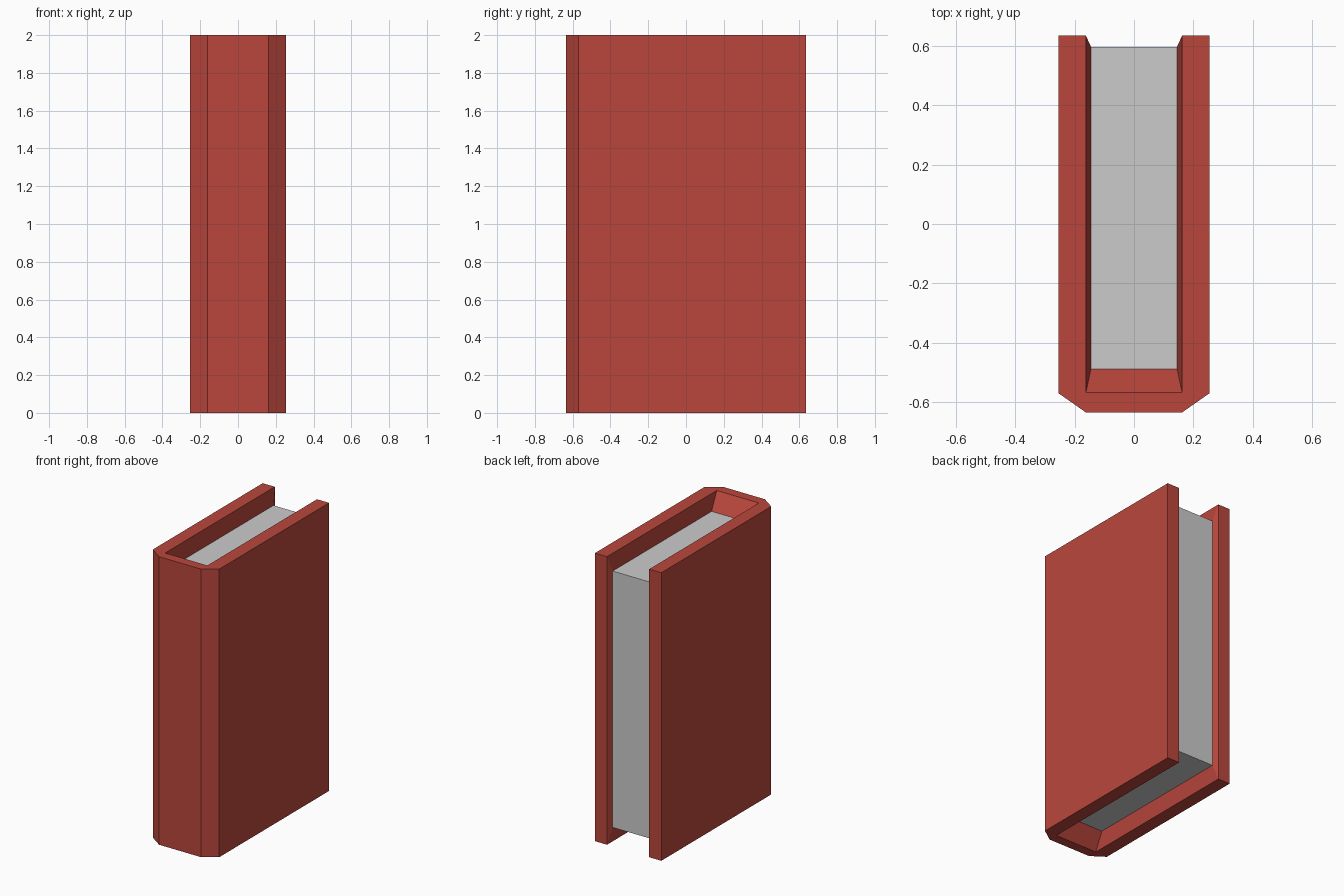
import bpy, bmesh

if "Cube" in bpy.data.objects:
    bpy.data.objects.remove(bpy.data.objects["Cube"])

H = 2.0
PAGE_X, PAGE_Y0, PAGE_Y1, PAGE_Z0, PAGE_Z1 = 0.145, -0.488, 0.597, 0.11, 1.89


def finish(name, bm, color=None):
    bmesh.ops.recalc_face_normals(bm, faces=bm.faces[:])
    mesh = bpy.data.meshes.new(name)
    bm.to_mesh(mesh)
    bm.free()
    obj = bpy.data.objects.new(name, mesh)
    bpy.context.collection.objects.link(obj)
    if color:
        mat = bpy.data.materials.new(name + "_color")
        mat.diffuse_color = color
        mat.use_nodes = True
        mat.node_tree.nodes["Principled BSDF"].inputs["Base Color"].default_value = mat.diffuse_color
        mesh.materials.append(mat)
    return obj


# Cover: U-shaped profile with a chamfered spine, seen from the top
half = [(0.255, 0.635), (0.255, -0.57), (0.162, -0.635)]
inner_half = [(0.162, 0.635), (0.162, -0.568)]
outer = [(-x, y) for x, y in half] + half[::-1]
inner = inner_half + [(-x, y) for x, y in inner_half[::-1]]
profile = outer + inner
# page block outline that the inner walls taper towards
page = [(PAGE_X, PAGE_Y1), (PAGE_X, PAGE_Y0), (-PAGE_X, PAGE_Y0), (-PAGE_X, PAGE_Y1)]

bm = bmesh.new()


def ring(points, z):
    return [bm.verts.new((x, y, z)) for x, y in points]


bottom, top = ring(profile, 0), ring(profile, H)
page_bottom, page_top = ring(page, PAGE_Z0), ring(page, PAGE_Z1)

# rims and outer walls, leaving the three inner walls open
bm.faces.new(top)
bm.faces.new(bottom[::-1])
n = len(profile)
for i in range(n):
    j = (i + 1) % n
    if i not in (6, 7, 8):
        bm.faces.new((bottom[i], bottom[j], top[j], top[i]))

# sloped inner walls between the rims and the page block
for rim, edge in ((top, page_top), (bottom, page_bottom)):
    for k in range(3):
        bm.faces.new((rim[6 + k], rim[7 + k], edge[k + 1], edge[k]))
for k in (0, 3):
    bm.faces.new((bottom[6 + k], top[6 + k], page_top[k], page_bottom[k]))

finish("cover", bm, (0.49, 0.062, 0.045, 1))

# Page block
bm = bmesh.new()
bmesh.ops.create_cube(bm, size=1)
bmesh.ops.scale(bm, vec=(2 * PAGE_X, PAGE_Y1 - PAGE_Y0, PAGE_Z1 - PAGE_Z0), verts=bm.verts[:])
bmesh.ops.translate(bm, vec=(0, (PAGE_Y0 + PAGE_Y1) / 2, H / 2), verts=bm.verts[:])
finish("pages", bm)
